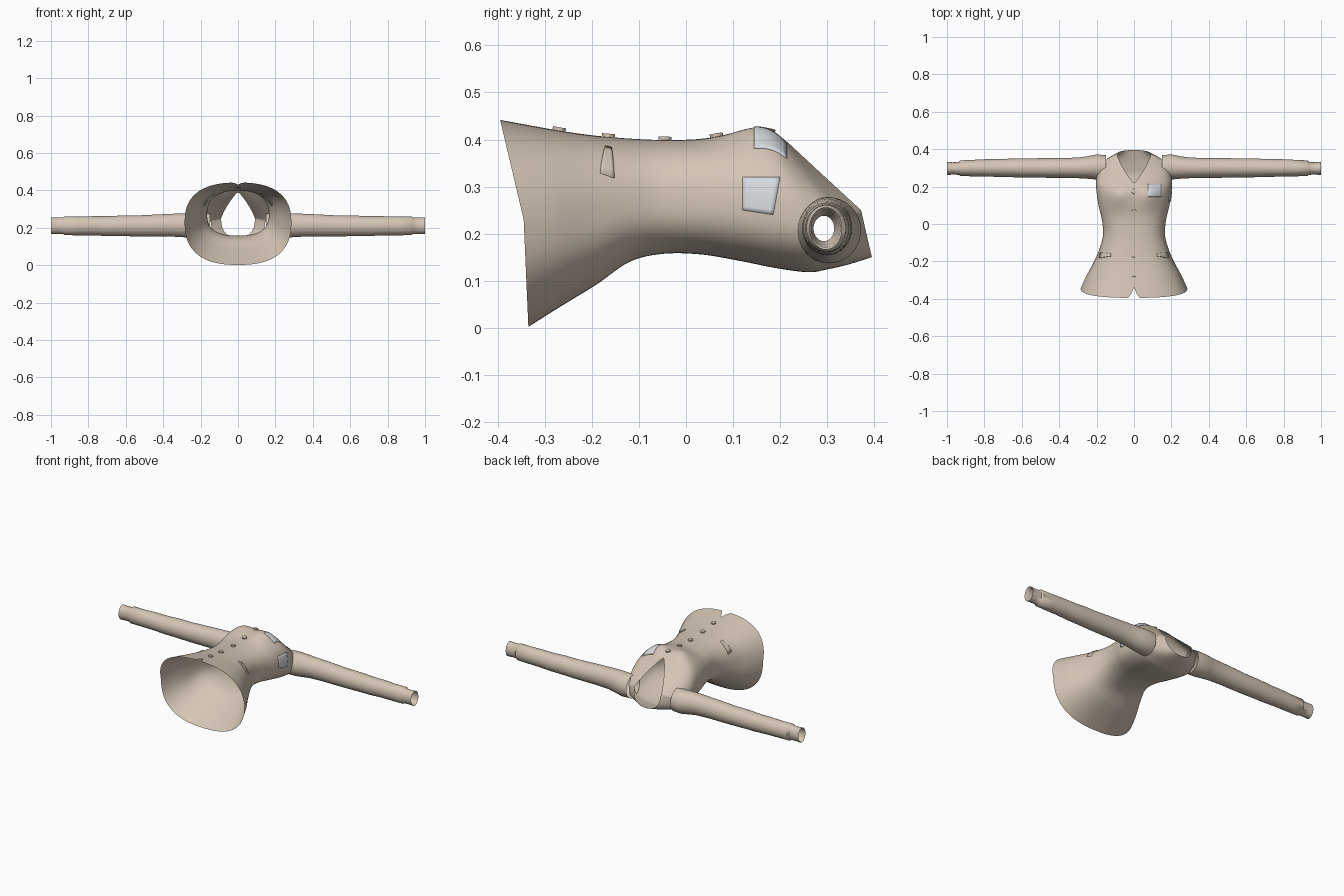
import bpy, math
from mathutils import Vector
from mathutils.bvhtree import BVHTree

if "Cube" in bpy.data.objects:
    bpy.data.objects.remove(bpy.data.objects["Cube"])


def material(name, rgb):
    m = bpy.data.materials.new(name)
    m.diffuse_color = (*rgb, 1)
    m.use_nodes = True
    m.node_tree.nodes["Principled BSDF"].inputs["Base Color"].default_value = m.diffuse_color
    return m


TAN = material("tan_cloth", (0.66, 0.56, 0.46))
PALE = material("pale_grey_cloth", (0.68, 0.71, 0.75))


def make(name, verts, faces, mat):
    me = bpy.data.meshes.new(name)
    me.from_pydata([tuple(v) for v in verts], [], faces)
    me.materials.append(mat)
    ob = bpy.data.objects.new(name, me)
    bpy.context.collection.objects.link(ob)
    bpy.ops.object.select_all(action='DESELECT')
    ob.select_set(True)
    bpy.context.view_layer.objects.active = ob
    bpy.ops.object.shade_smooth_by_angle(angle=math.radians(45))
    return ob


def spline(table, u):
    """Smooth interpolation through the rows of a table, u from 0 to 1."""
    t = u * (len(table) - 1)
    i = min(int(t), len(table) - 2)
    f = t - i
    a, b, c, d = (table[max(0, min(len(table) - 1, k))] for k in (i - 1, i, i + 1, i + 2))
    return [0.5 * (2 * q + (r - p) * f + (2 * p - 5 * q + 4 * r - s) * f * f
                   + (3 * q - p - 3 * r + s) * f ** 3) for p, q, r, s in zip(a, b, c, d)]


def tube_faces(rings, n, flip):
    faces = []
    for i in range(rings - 1):
        for j in range(n):
            k = (j + 1) % n
            q = (i * n + j, (i + 1) * n + j, (i + 1) * n + k, i * n + k)
            faces.append(q[::-1] if flip else q)
    return faces


# Torso sections: y front, y side, y back, half width, z front, z side, z back, front roundness
TORSO = [
    (-.395, -.345, -.335, .285, .442, .23, .002, 2.5),
    (-.31, -.28, -.27, .256, .426, .23, .043, 2.5),
    (-.21, -.20, -.19, .213, .410, .24, .092, 2.5),
    (-.12, -.12, -.12, .180, .402, .26, .140, 2.4),
    (-.05, -.05, -.05, .165, .399, .27, .157, 2.4),
    (.03, .03, .03, .173, .401, .27, .156, 2.4),
    (.10, .10, .11, .190, .412, .26, .143, 2.4),
    (.15, .17, .19, .200, .417, .25, .127, 2.4),
    (.18, .23, .26, .203, .414, .24, .118, 2.3),
    (.20, .28, .30, .195, .405, .23, .124, 2.1),
    (.21, .325, .34, .175, .398, .23, .133, 1.8),
    (.215, .355, .37, .130, .394, .24, .142, 1.5),
    (.22, .372, .395, .090, .390, .25, .150, 1.2),
]


def torso_point(u, ang):
    yf, ys, yb, w, zf, zs, zb, e = spline(TORSO, u)
    c, s = math.cos(ang), math.sin(ang)
    e = e if s > 0 else 2.5
    r = (abs(c) ** e + abs(s) ** e) ** (-1 / e)
    k = abs(r * s)
    x = w * r * c
    y = ys + ((yf if s > 0 else yb) - ys) * k
    z = zs + ((zf if s > 0 else zb) - zs) * k
    if s > 0:  # bust
        z += .016 * k * math.exp(-((abs(x) - .085) / .055) ** 2 - ((y - .15) / .06) ** 2)
    return Vector((x, y, z))


# Torso shell with a notch in the front hem and open armholes
N, R = 112, 72
verts = []
for i in range(R + 1):
    for j in range(N):
        ang = 2 * math.pi * j / N
        x0 = abs(torso_point(0, ang).x) if math.sin(ang) > 0 else 1
        start = .06 * max(0, 1 - x0 / .028)
        verts.append(torso_point(start + (1 - start) * i / R, ang))


def in_armhole(face):
    c = sum((verts[v] for v in face), Vector()) / 4
    return abs(c.x) > .11 and ((c.y - .30) / .05) ** 2 + ((c.z - .207) / .053) ** 2 < 1


faces = [f for f in tube_faces(R + 1, N, False) if not in_armhole(f)]
make("jacket_body", verts, faces, TAN)
tree = BVHTree.FromPolygons(verts, faces)

# Sleeve sections: x, y centre, z centre, y radius, z radius; the end turns in at the cuff
SLEEVE = [
    (.150, .302, .207, .066, .070), (.20, .305, .207, .067, .070),
    (.25, .302, .211, .060, .067), (.30, .300, .214, .055, .063),
    (.38, .300, .214, .053, .060), (.46, .300, .212, .053, .058),
    (.54, .300, .210, .051, .056), (.62, .300, .211, .051, .055),
    (.70, .300, .209, .048, .053), (.78, .300, .211, .047, .051),
    (.86, .299, .210, .044, .050), (.928, .298, .211, .042, .050),
    (.936, .297, .211, .034, .044), (.97, .297, .211, .033, .043),
    (1.0, .297, .211, .035, .045), (.994, .297, .211, .031, .040),
    (.965, .296, .211, .028, .036), (.93, .293, .211, .022, .027),
]
M = 32
for side, label in ((1, "right"), (-1, "left")):
    sv = []
    for x, yc, zc, ry, rz in SLEEVE:
        for j in range(M):
            a = 2 * math.pi * j / M
            sv.append((side * x, yc + ry * math.cos(a), zc + rz * math.sin(a)))
    make(label + "_sleeve", sv, tube_faces(len(SLEEVE), M, side > 0), TAN)


def patch(name, corners, direction, mat, lift=.003, n=8):
    """Thin cloth plate laid on the torso; corners are projected along direction."""
    a, b, c, d = (Vector(p) for p in corners)
    direction = Vector(direction)
    top = []
    for i in range(n + 1):
        for j in range(n + 1):
            u, v = i / n, j / n
            p = a.lerp(b, u).lerp(d.lerp(c, u), v)
            hit = tree.ray_cast(p, direction)[0]
            top.append((hit if hit else p) - direction * lift)
    w = n + 1
    fs = [(i * w + j, (i + 1) * w + j, (i + 1) * w + j + 1, i * w + j + 1)
          for i in range(n) for j in range(n)]
    p, q, r = (top[k] for k in fs[0][:3])
    if (q - p).cross(r - p).dot(direction) > 0:
        fs = [f[::-1] for f in fs]
    ob = make(name, top, fs, mat)
    sol = ob.modifiers.new("thickness", 'SOLIDIFY')
    sol.thickness = .004
    sol.offset = -1


# Chest patch and side patch
patch("chest_patch", [(.075, .145, 1), (.148, .145, 1), (.148, .215, 1), (.075, .215, 1)],
      (0, 0, -1), PALE)
patch("side_patch", [(1, .12, .25), (1, .185, .24), (1, .20, .32), (1, .12, .32)],
      (-1, 0, 0), PALE)

# Hip pocket flaps
for s, label in ((1, "right"), (-1, "left")):
    patch(label + "_pocket_flap", [(s * .125, -.172, 1), (s * .188, -.182, 1),
                                   (s * .182, -.152, 1), (s * .125, -.158, 1)],
          (0, 0, -1), TAN, .004, 4)

# Front buttons
for i, y in enumerate((.175, .065, -.045, -.165, -.27)):
    hit, nor = tree.ray_cast(Vector((0, y, 1)), Vector((0, 0, -1)))[:2]
    bpy.ops.mesh.primitive_cylinder_add(vertices=16, radius=.014, depth=.010,
                                        location=hit + nor * .002)
    ob = bpy.context.object
    ob.name = "button_%d" % (i + 1)
    ob.rotation_euler = nor.to_track_quat('Z', 'Y').to_euler()
    ob.data.materials.append(TAN)
    bpy.ops.object.shade_smooth_by_angle(angle=math.radians(45))
